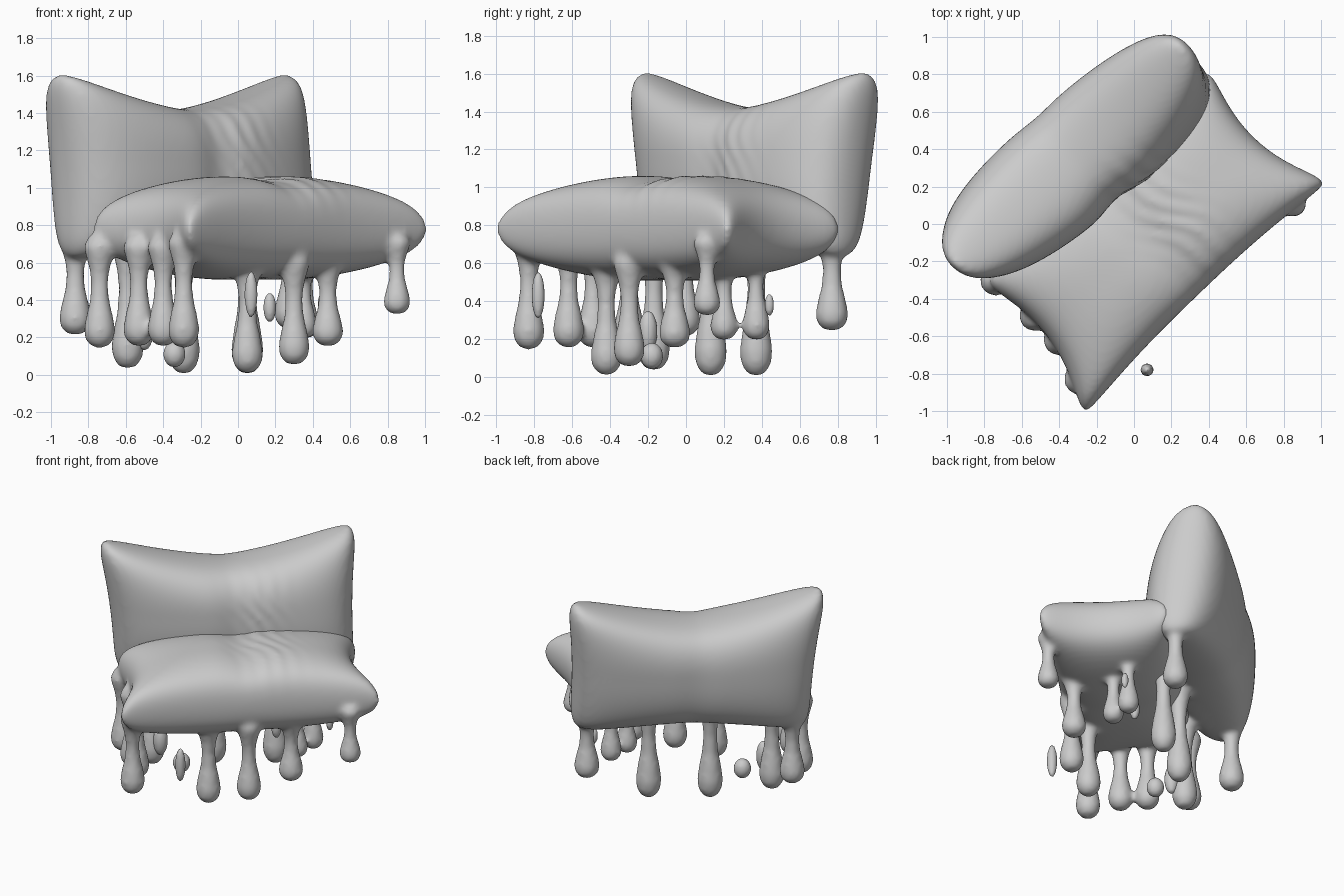
import bpy, bmesh, math
from mathutils import Matrix, Vector

if "Cube" in bpy.data.objects:
    bpy.data.objects.remove(bpy.data.objects["Cube"])

YAW = math.atan2(0.69, 0.72)
TURN = Matrix.Rotation(YAW, 4, 'Z')


def add_pillow(bm, hw, hh, side_in, low_in, high_in, h_up, h_down, pw, warp, place, n=90):
    """Two bulging sheets sewn along a concave outline; warp bends, place is its frame."""
    coords = [math.sin(math.pi / 2 * (2 * i / n - 1)) for i in range(n + 1)]
    new = []
    for sign, h in ((1, h_up), (-1, h_down)):
        rows = []
        for t in coords:
            row = []
            for s in coords:
                rnd = 1 - 0.07 * abs(s * t) ** 7
                x = hw * s * rnd * (1 - side_in * (1 - abs(t) ** 2))
                y = hh * t * rnd * (1 - (high_in if t > 0 else low_in) * (1 - abs(s) ** pw))
                f = math.sqrt(max(0, (1 - abs(s) ** 2.6) * (1 - abs(t) ** 2.6)))
                rim = 0.085 * max(0, (1 - s ** 10) * (1 - t ** 10)) ** 0.5 * (1 - f)
                # centre tuck and gathered wrinkles
                fold = -0.03 * math.exp(-(x / 0.13) ** 2) * (1 if sign > 0 else 0.3)
                if sign > 0:
                    fold += (0.009 * math.sin(58 * x + 9 * t + 2 * math.sin(5 * t))
                             * math.exp(-((x - 0.17) / 0.17) ** 2))
                z = sign * (f * (h + fold) + rim)
                row.append(bm.verts.new(place @ Vector(warp(x, y, z, s, t))))
            rows.append(row)
            new += row
        for j in range(n):
            for i in range(n):
                q = [rows[j][i], rows[j][i + 1], rows[j + 1][i + 1], rows[j + 1][i]]
                bm.faces.new(q if sign > 0 else q[::-1])
    bmesh.ops.remove_doubles(bm, verts=new, dist=1e-5)


DRIP = [(0.05, 0.025), (0.08, 0.09), (0.088, 0.18), (0.075, 0.31), (0.055, 0.46),
        (0.048, 0.62), (0.056, 0.75), (0.074, 0.87), (0.09, 0.97), (0.06, 1.08)]


def add_drip(bm, x, y, low, top, k=1.0, seg=20):
    """Turned teardrop, hanging from top down to low (world x, y)."""
    base = TURN.inverted() @ Vector((x, y, 0))
    length = top - low
    rings = []
    for r, f in DRIP:
        rings.append([bm.verts.new((base.x + k * r * math.cos(a), base.y + k * r * math.sin(a),
                                    low + f * length))
                      for a in (2 * math.pi * i / seg for i in range(seg))])
    for a, b in zip(rings, rings[1:]):
        for i in range(seg):
            j = (i + 1) % seg
            bm.faces.new((a[i], a[j], b[j], b[i]))
    tip = bm.verts.new((base.x, base.y, low))
    for i in range(seg):
        bm.faces.new((rings[0][(i + 1) % seg], rings[0][i], tip))
    bm.faces.new(rings[-1])


def finish(bm, name, voxel=0.016, smooth=12):
    bmesh.ops.recalc_face_normals(bm, faces=bm.faces)
    bm.transform(TURN)
    me = bpy.data.meshes.new(name)
    bm.to_mesh(me)
    bm.free()
    ob = bpy.data.objects.new(name, me)
    bpy.context.collection.objects.link(ob)
    m = ob.modifiers.new("melt", 'REMESH')
    m.mode = 'VOXEL'
    m.voxel_size = voxel
    m.use_smooth_shade = True
    s = ob.modifiers.new("soften", 'SMOOTH')
    s.factor = 0.5
    s.iterations = smooth


def seat_warp(x, y, z, s, t):
    return (x * (1 - (0.05 if s > 0 else 0.13) * (1 + t) / 2), y, z)


def back_warp(x, y, z, s, t):
    k = (1 - t) / 2
    return (x * (1 - 0.10 * k) + 0.05 * k, y, z + 0.09 * s * k)


# seat cushion with its drips
bm = bmesh.new()
add_pillow(bm, 0.945, 0.465, 0.15, 0.15, 0.05, 0.285, 0.275, 2.6, seat_warp,
           Matrix.Translation((0, -0.115, 0.78)))
for d in [(-0.29, -0.83, 0.14, 0.72), (0.05, -0.42, 0.005, 0.62), (0.30, -0.30, 0.05, 0.62),
          (0.48, -0.06, 0.15, 0.62), (0.85, 0.11, 0.32, 0.72), (-0.40, -0.62, 0.15, 0.70),
          (-0.53, -0.49, 0.15, 0.70), (-0.74, -0.30, 0.14, 0.70),
          (0.36, 0.37, 0.19, 0.66), (0.35, 0.20, 0.19, 0.62)]:
    add_drip(bm, *d, k=0.85 if d[2] > 0.17 else 0.97)
finish(bm, "seat_cushion")

# back cushion, with its drips
bm = bmesh.new()
add_pillow(bm, 0.90, 0.525, 0.04, 0.19, 0.43, 0.345, 0.30, 1.5, back_warp,
           Matrix.Translation((0, 0.48, 1.12)) @ Matrix.Rotation(math.pi / 2 - 0.06, 4, 'X'))
for d in [(-0.87, -0.01, 0.21, 0.74), (0.28, 0.77, 0.24, 0.76), (-0.59, -0.17, 0.03, 0.72),
          (-0.29, 0.13, 0.0, 0.76), (0.05, 0.37, 0.0, 0.76)]:
    add_drip(bm, *d)
finish(bm, "back_cushion")

# loose droplets below the seat: x, y, z, radius, half height
bm = bmesh.new()
for x, y, z, r, h in [(0.07, -0.78, 0.43, 0.035, 0.125), (0.17, 0.21, 0.36, 0.035, 0.08),
                      (0.45, 0.44, 0.38, 0.025, 0.06), (-0.34, -0.18, 0.11, 0.06, 0.07),
                      (-0.50, -0.2, 0.24, 0.05, 0.11)]:
    c = TURN.inverted() @ Vector((x, y, z))
    bmesh.ops.create_uvsphere(bm, u_segments=16, v_segments=12, radius=1,
                              matrix=Matrix.Translation(c) @ Matrix.Diagonal((r, r, h, 1)))
finish(bm, "loose_droplets", voxel=0.012, smooth=1)
